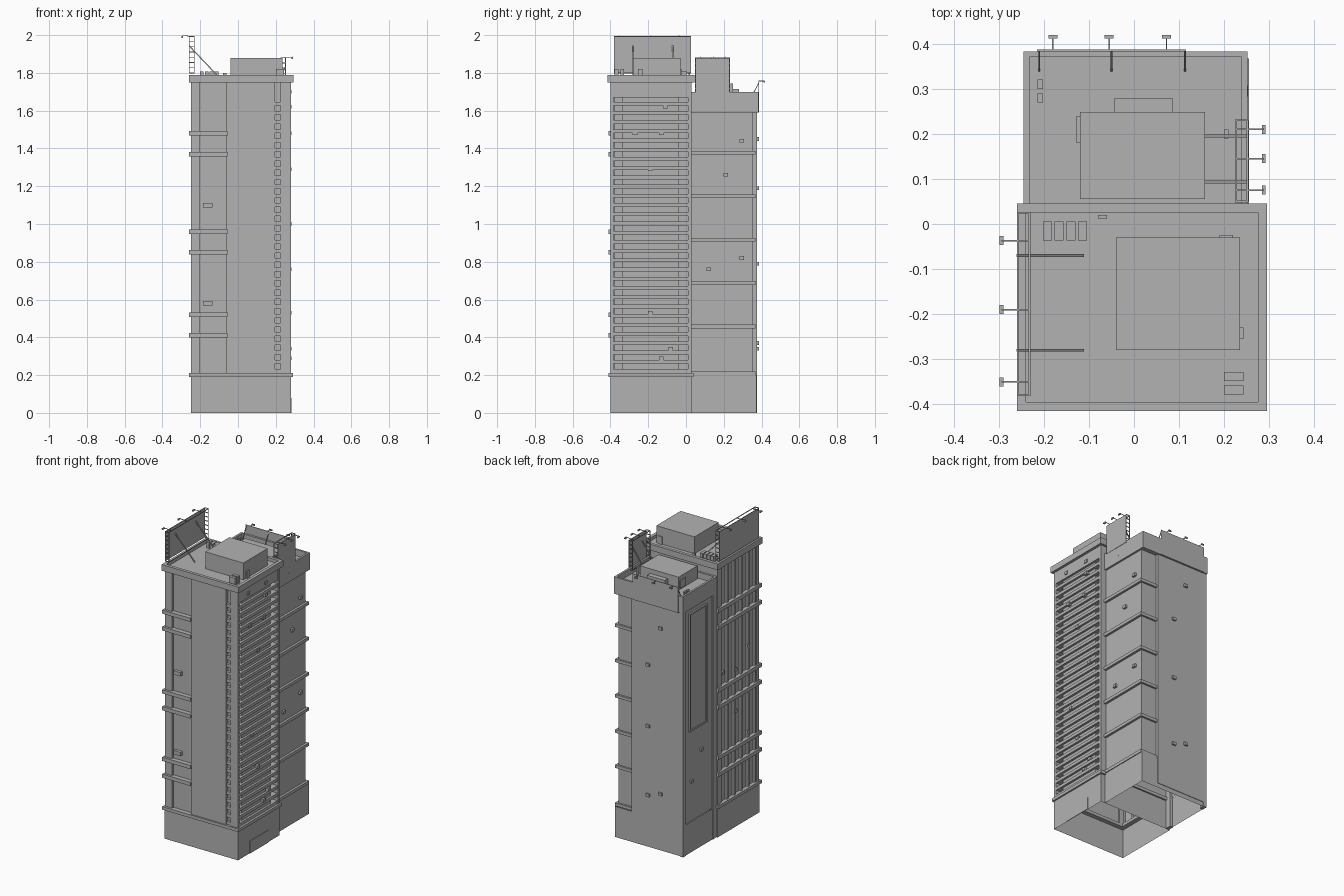
import bpy
import bmesh
from mathutils import Vector

cube = bpy.data.objects.get("Cube")
if cube:
    bpy.data.objects.remove(cube, do_unlink=True)

grey = bpy.data.materials.new("concrete_grey")
grey.use_nodes = True
colour = (0.45, 0.45, 0.45, 1)
grey.diffuse_color = colour
grey.node_tree.nodes["Principled BSDF"].inputs["Base Color"].default_value = colour


def finish(name, bm):
    mesh = bpy.data.meshes.new(name)
    bm.to_mesh(mesh)
    bm.free()
    mesh.materials.append(grey)
    obj = bpy.data.objects.new(name, mesh)
    bpy.context.collection.objects.link(obj)
    return obj


def add_box(bm, x, y, z, open_sides=()):
    """Box from three (low, high) ranges; open_sides lists z directions left open."""
    verts = bmesh.ops.create_cube(bm, size=1)["verts"]
    for v in verts:
        v.co = Vector([(r[0] + r[1]) / 2 + c * (r[1] - r[0]) for r, c in zip((x, y, z), v.co)])
    if open_sides:
        bm.normal_update()
        faces = {f for v in verts for f in v.link_faces}
        drop = [f for f in faces if round(f.normal.z) in open_sides]
        bmesh.ops.delete(bm, geom=drop, context="FACES_ONLY")


def boxes(name, ranges, open_sides=()):
    bm = bmesh.new()
    for x, y, z in ranges:
        add_box(bm, x, y, z, open_sides)
    return finish(name, bm)


def ring(x, y, z, t):
    """Four box ranges forming a rectangular frame of width t."""
    return [((x[0], x[1]), (y[0], y[0] + t), z), ((x[0], x[1]), (y[1] - t, y[1]), z),
            ((x[0], x[0] + t), (y[0] + t, y[1] - t), z), ((x[1] - t, x[1]), (y[0] + t, y[1] - t), z)]


def around(c, half):
    return (c - half, c + half)


def bars(name, pairs, thick):
    """Square bars between pairs of points."""
    bm = bmesh.new()
    for a, b in pairs:
        a, b = Vector(a), Vector(b)
        verts = bmesh.ops.create_cube(bm, size=1)["verts"]
        turn = (b - a).to_track_quat("Z", "Y")
        for v in verts:
            v.co = (a + b) / 2 + turn @ Vector((v.co.x * thick, v.co.y * thick, v.co.z * (b - a).length))
    return finish(name, bm)


# Main tower extents
left, right, front, back = -0.25, 0.28, -0.4, 0.03
base_top, wall_top, roof = 0.2, 1.75, 1.77
wall = (base_top, wall_top)

boxes("main_base", [((left, right), (front, back), (0, base_top))], (-1, 1))
boxes("main_core", [((-0.235, 0.235), (-0.38, back), wall)], (-1,))
boxes("main_base_ledge", ring((left - 0.01, right + 0.01), (front - 0.01, back + 0.01), (0.19, 0.21), 0.04))
boxes("main_roof", [((left, right), (front, back), (wall_top, roof))])
boxes("main_cornice", ring((-0.26, 0.295), (-0.415, 0.045), (wall_top, 1.79), 0.02))
boxes("service_door", [((right, right + 0.004), (-0.28, -0.09), (0, 0.08))])

# Front slab, corner piers and rear wall
boxes("front_slab", [((-0.06, 0.195), (front, -0.38), wall)])
boxes("corner_piers", [
    ((0.225, right), (front, -0.385), wall),
    ((0.225, right), (0.01, back), wall),
    ((left, -0.2), (front + 0.005, -0.37), wall)])
boxes("east_wall", [((0.23, 0.264), (-0.34, -0.04), wall),
                    ((0.23, right - 0.002), (-0.385, 0.01), (1.67, wall_top))])

# Storeys of louvre slabs on the balcony side and slots on the front
storeys = [0.222 + i * 0.0488 for i in range(30)]
boxes("storey_slabs", [((0.23, right - 0.002), (-0.385, 0.01), (z - 0.01, z + 0.01)) for z in storeys])
boxes("front_slot_blocks", [((0.195, 0.225), (front + 0.002, -0.38), (z - 0.01, z + 0.01)) for z in storeys])

# Pilasters on the west side and paired wrap-around ledges
boxes("west_pilasters", [((left + 0.003, -0.23), around(front + 0.035 + i * 0.072, 0.009), wall) for i in range(6)])
boxes("west_end_pier", [((left, -0.23), (0.005, back), wall)])
ledges = []
for z in (0.41, 0.52, 0.85, 0.96, 1.37, 1.48):
    ledges += [((-0.26, -0.23), (-0.41, back + 0.005), around(z, 0.012)),
               ((-0.23, -0.055), (-0.41, -0.38), around(z, 0.012))]
boxes("main_ledges", ledges)

# Rear tower
boxes("rear_base", [((-0.24, 0.25), (back, 0.372), (0, base_top))], (-1, 1))
boxes("rear_core", [((-0.235, 0.24), (back, 0.355), (base_top, 1.6))], (-1,))
boxes("rear_panel", [((-0.225, 0.13), (0.35, 0.375), (0.03, 1.6))])
boxes("rear_corner_piers", [((-0.243, -0.22), (0.345, 0.377), (0, 1.6)),
                            ((-0.243, -0.22), (back, 0.07), (0, 1.6))])
rear_ledges = []
for z in (0.21, 0.457, 0.687, 0.917, 1.147, 1.377):
    rear_ledges += [((0.235, 0.255), (back, 0.367), around(z, 0.01)),
                    ((0.13, 0.235), (0.35, 0.367), around(z, 0.01))]
boxes("rear_ledges", rear_ledges)
boxes("rear_roof", [((-0.24, 0.245), (back, 0.375), (1.59, 1.66))])
boxes("rear_parapet", ring((-0.245, 0.252), (back, 0.383), (1.59, 1.7), 0.013))

# Tall framed banner on the west side of the rear tower
boxes("west_banner", [((-0.24, -0.23), (0.14, 0.3), (0.8, 1.55))])
boxes("west_banner_frame", [
    ((-0.245, -0.23), (0.13, 0.14), (0.79, 1.56)), ((-0.245, -0.23), (0.3, 0.31), (0.79, 1.56)),
    ((-0.245, -0.23), (0.14, 0.3), (0.79, 0.8)), ((-0.245, -0.23), (0.14, 0.3), (1.55, 1.56))])

# Rooftop blocks and vents
boxes("main_roof_house", [((-0.04, 0.235), (-0.28, -0.03), (roof, 1.88))])
boxes("main_roof_vents",
      [(around(-0.192 + i * 0.026, 0.01), (-0.037, 0.005), (roof, 1.807)) for i in range(4)]
      + [((0.2, 0.243), around(y, 0.01), (roof, 1.82)) for y in (-0.368, -0.338)]
      + [((0.235, 0.243), (-0.255, -0.23), (roof, 1.82)),
         ((0.19, 0.22), (-0.03, -0.024), (roof, 1.82)),
         ((-0.08, -0.06), (0.012, 0.02), (roof, 1.8))])
boxes("rear_roof_house", [((-0.12, 0.158), (0.055, 0.248), (1.66, 1.745)),
                          ((-0.043, 0.085), (0.248, 0.28), (1.66, 1.715))])
boxes("rear_roof_vents", [(around(-0.208, 0.006), around(y, 0.01), (1.66, 1.7)) for y in (0.28, 0.31)]
      + [((-0.127, -0.12), (0.18, 0.24), (1.67, 1.72)), ((0.2, 0.21), (0.19, 0.21), (1.66, 1.71))])


def side_billboard(name, x, inward, y, z, brace_ys, lamp_ys):
    """Billboard facing sideways with a lattice behind, braces and lamps."""
    boxes(name + "_board", [(around(x, 0.002), y, z)])
    inner = x + inward * 0.026
    lattice = [((inner, y[0], z[1]), (inner, y[1], z[1])), ((inner, y[0], z[0]), (inner, y[1], z[0]))]
    for end in y:
        lattice.append(((inner, end, z[0]), (inner, end, z[1])))
        count = round((z[1] - z[0]) / 0.028)
        for i in range(count + 1):
            h = z[0] + (z[1] - z[0]) * i / count
            lattice.append(((x, end, h), (inner, end, h)))
    bars(name + "_lattice", lattice, 0.004)
    reach = 0.145 if inward > 0 else 0.1
    bars(name + "_braces", [((x, b, z[1] - 0.05), (x + inward * reach, b, z[0] - 0.01)) for b in brace_ys], 0.006)
    out = x - inward * 0.036
    bars(name + "_lamp_arms", [((inner, b, z[1]), (out, b, z[1] + 0.004)) for b in lamp_ys], 0.003)
    boxes(name + "_lamps", [(around(out, 0.004), around(b, 0.01), around(z[1] - 0.003, 0.004)) for b in lamp_ys])


side_billboard("west_billboard", -0.258, 1, (-0.38, 0.025), (1.8, 1.993), (-0.28, -0.07), (-0.35, -0.19, -0.037))
side_billboard("east_billboard", 0.252, -1, (0.05, 0.23), (1.69, 1.88), (0.093, 0.195), (0.075, 0.145, 0.21))

# Billboard on the back
board_top = 1.757
boxes("back_billboard", [((-0.215, 0.115), (0.383, 0.387), (1.59, board_top))])
bars("back_billboard_stays", [((x, 0.385, board_top - 0.01), (x, 0.34, 1.66)) for x in (-0.21, -0.05, 0.113)], 0.004)
lamp_xs = (-0.18, -0.055, 0.072)
bars("back_lamp_arms", [((x, 0.385, board_top), (x, 0.415, board_top)) for x in lamp_xs], 0.003)
boxes("back_lamps", [(around(x, 0.01), around(0.415, 0.004), around(board_top - 0.004, 0.004)) for x in lamp_xs])

# Small cooling units scattered over the walls
unit = 0.012
east_spots = [(-0.29, 1.7), (-0.11, 1.7), (-0.11, 1.62), (-0.27, 1.48), (-0.13, 1.48), (-0.19, 1.29),
              (-0.08, 1), (-0.25, 0.76), (-0.19, 0.53), (-0.08, 0.34), (-0.13, 0.29)]
rear_east_spots = [(0.155, 1.64), (0.295, 1.44), (0.21, 1.26), (0.12, 0.76), (0.295, 0.82)]
west_spots = [(-0.03, 1.05), (-0.16, 1.02), (-0.16, 0.75), (-0.29, 1.13), (-0.29, 0.57)]
rear_west_spots = [(0.28, 0.46), (0.18, 0.63)]
back_spots = [(-0.08, 1.45), (0.01, 1.19), (0.01, 0.79), (0.01, 0.34), (-0.08, 0.37)]
units = []
for depth, spots in (((0.26, 0.283), east_spots), ((0.235, 0.253), rear_east_spots),
                     ((-0.25, -0.23), west_spots), ((-0.245, -0.23), rear_west_spots)):
    units += [(depth, around(y, unit), around(z, unit * 0.8)) for y, z in spots]
units += [(around(x, unit), (0.37, 0.386), around(z, unit * 0.8)) for x, z in back_spots]
units += [(around(-0.16, 0.025), (-0.4, -0.37), around(z, unit)) for z in (0.58, 1.1)]
boxes("cooling_units", units)
